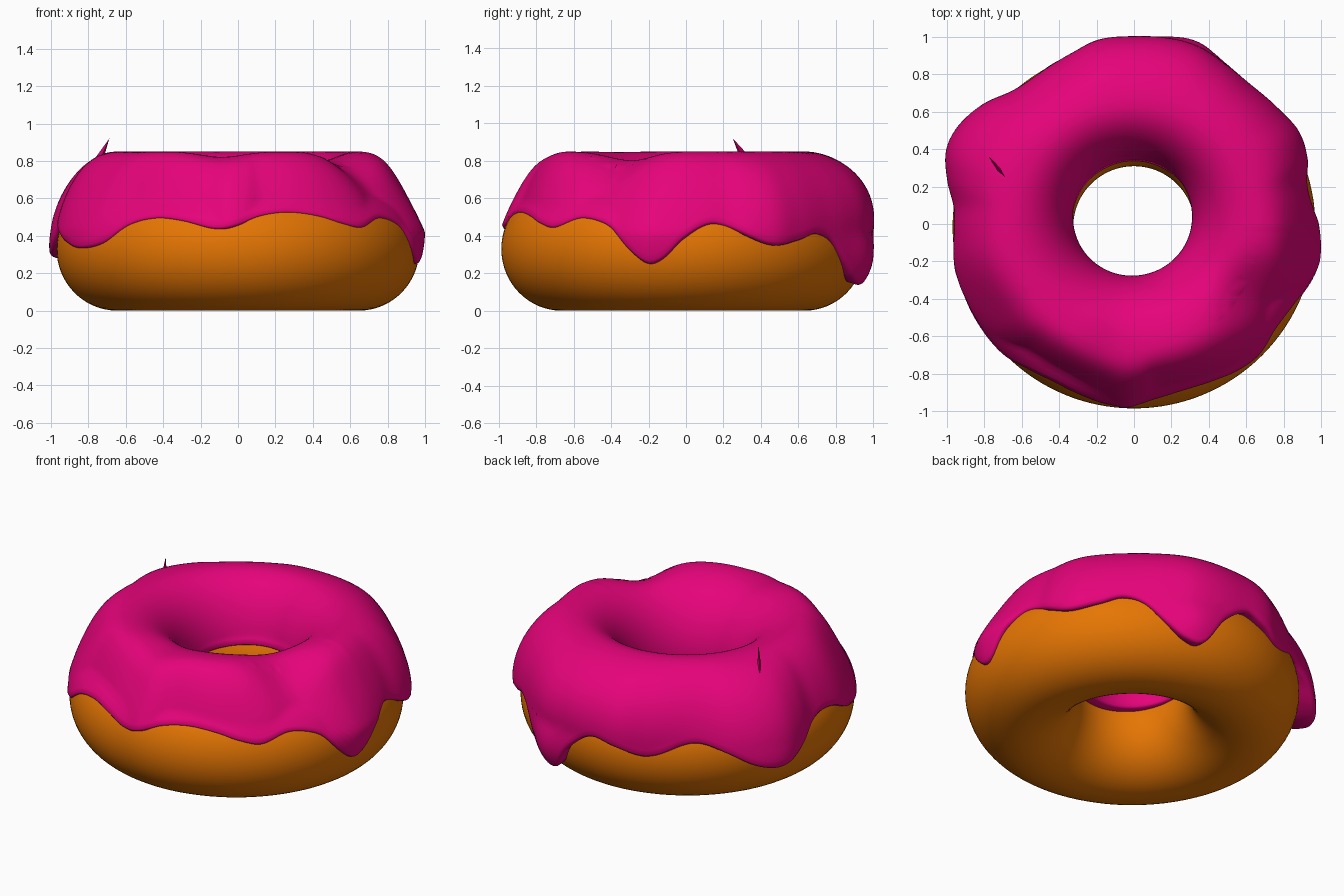
import bpy, bmesh, math

if "Cube" in bpy.data.objects:
    bpy.data.objects.remove(bpy.data.objects["Cube"])

R, A, H = 0.6475, 0.3225, 0.33     # ring radius, dough half width, dough half height
CY = -0.016                        # ring centre on y
ZC, B = 0.42, 0.43                 # icing section centre and half height
SEG = 240


def material(name, rgb):
    m = bpy.data.materials.new(name)
    m.diffuse_color = (*rgb, 1)
    m.use_nodes = True
    m.node_tree.nodes["Principled BSDF"].inputs["Base Color"].default_value = m.diffuse_color
    return m


def finish(name, bm, mat):
    bmesh.ops.recalc_face_normals(bm, faces=bm.faces)
    me = bpy.data.meshes.new(name)
    bm.to_mesh(me)
    bm.free()
    me.materials.append(mat)
    bpy.context.collection.objects.link(bpy.data.objects.new(name, me))


def loft(name, rings, mat):
    """Closed ring of closed cross-sections."""
    bm = bmesh.new()
    vs = [[bm.verts.new(p) for p in ring] for ring in rings]
    n, k = len(vs), len(vs[0])
    for i in range(n):
        a, b = vs[i], vs[(i + 1) % n]
        for j in range(k):
            f = bm.faces.new((a[j], b[j], b[(j + 1) % k], a[(j + 1) % k]))
            f.smooth = True
    finish(name, bm, mat)


def periodic(table):
    """Smooth periodic curve through (degrees, value) pairs."""
    n = len(table)

    def pt(i):
        return table[i % n][0] + 360 * (i // n), table[i % n][1]

    def slope(i):
        (x0, y0), (x1, y1) = pt(i - 1), pt(i + 1)
        return (y1 - y0) / (x1 - x0)

    def f(x):
        for i in range(-1, n):
            (x0, y0), (x1, y1) = pt(i), pt(i + 1)
            if x0 <= x <= x1:
                d = x1 - x0
                t = (x - x0) / d
                return ((2*t**3 - 3*t*t + 1) * y0 + (t**3 - 2*t*t + t) * d * slope(i)
                        + (3*t*t - 2*t**3) * y1 + (t**3 - t*t) * d * slope(i + 1))
    return f


def polar(az, r, z):
    a = math.radians(az)
    return (r * math.cos(a), CY + r * math.sin(a), z)


def dough_width(z):
    u = (z - H) / H
    return A * math.sqrt(max(0, 1 - u * u))


def bump(x, c, w):
    return math.exp(-((x - c) / w) ** 2)


pink = material("pink_icing", (0.79, 0.001, 0.195))
brown = material("golden_dough", (0.79, 0.18, 0.001))

# Dough: squashed torus
loft("dough", [[polar(360 * i / 128, R + A * math.cos(t), H + H * math.sin(t))
                for t in (2 * math.pi * j / 64 for j in range(64))]
               for i in range(128)], brown)

# Icing: wavy outline radius, dripping lower edge, and slope of the shoulder
outline = periodic([(8, .972), (15, .965), (22, 1.0), (30, 1.02), (39, 1.0), (51, .985),
                    (61, 1.0), (72, 1.025), (90, 1.016), (101, 1.016), (110, .986),
                    (123, .965), (132, .98), (141, 1.04), (150, 1.075), (158, 1.075),
                    (166, 1.027), (173, .976), (180, .973), (191, .985), (203, .98),
                    (217, .97), (223, .95), (230, .916), (244, .914), (259, .95),
                    (267, .98), (273, .96), (278, .92), (286, .912), (303, .935),
                    (317, .95), (330, .93), (337, .965), (345, 1.0), (351, 1.01)])
lower = periodic([(0, .38), (8, .455), (14, .445), (28, .35), (39, .375), (47, .41), (54, .37),
                  (62, .24), (68, .16), (75, .15), (82, .32), (91, .43), (100, .40),
                  (111, .35), (127, .44), (138, .39), (147, .31), (155, .28), (163, .32),
                  (177, .455), (186, .455), (198, .37), (209, .33), (222, .355), (232, .45),
                  (242, .485), (252, .47), (263, .43), (270, .45), (277, .495), (287, .515),
                  (298, .495), (306, .46), (314, .44), (325, .505), (335, .455), (343, .32),
                  (349, .25), (354, .28)])
shoulder = periodic([(0, .2), (20, .08), (45, 0), (80, -.08), (110, -.05), (140, .04),
                     (165, .06), (185, .08), (210, .18), (230, .16), (263, .2), (290, .12),
                     (320, .16), (350, .25)])


def section(az):
    a = math.radians(az)
    s = math.sin(a)
    ro, ze, k = outline(az), lower(az), shoulder(az)
    ri, zi = 0.313 + 0.053 * s - 0.008 * math.cos(a), 0.44 + 0.05 * s
    drip = .2 * bump(az, 72, 12) + .12 * bump(az, 154, 14)
    p1 = math.pi - math.asin((zi - ZC) / B)
    p0 = math.asin((ze + .02 - ZC) / B)
    pts = []
    n = 44
    for i in range(n + 1):                       # outer skin, inner edge to outer edge
        p = p1 + (p0 - p1) * i / n
        c, z = math.cos(p), ZC + B * math.sin(p)
        side = 1 if c >= 0 else -1
        w = abs(c) * (ro - R if c >= 0 else R - ri)
        if c > 0:
            w *= 1 - (k if p > 0 else drip) * math.sin(2 * p)
        r = R + side * w
        # soft dents pressed into the top
        z -= max(0, math.sin(p)) * (.125 * bump(az, 329, 16) * bump(r, .78, .2)
                                    + .03 * bump(az, 262, 14) * bump(r, .68, .2)
                                    + .03 * bump(az, 212, 14) * bump(r, .85, .13))
        w = max(w, dough_width(z) + .012)
        pts.append((R + side * w, z))
    r0, z0 = pts[-1]
    pts.append((r0 - .008, z0 - .014))            # rounded lip
    pts.append((r0 - .025, z0 - .02))
    pts.append((R + dough_width(z0) - .05, z0 + .01))   # hidden underside
    pts.append((R, .55))
    pts.append((R - dough_width(zi) + .04, zi))
    pts.append((pts[0][0] + .012, zi - .01))
    return [polar(az, r, z) for r, z in pts]


loft("icing", [section(360 * i / SEG) for i in range(SEG)], pink)

# Thin stray peak of icing
bm = bmesh.new()
base = [bm.verts.new(p) for p in ((-.775, .36, .80), (-.735, .29, .81), (-.72, .305, .81))]
tip = bm.verts.new((-.688, .25, .92))
bm.faces.new(base)
for i in range(3):
    bm.faces.new((base[i], base[(i + 1) % 3], tip))
finish("icing_peak", bm, pink)
